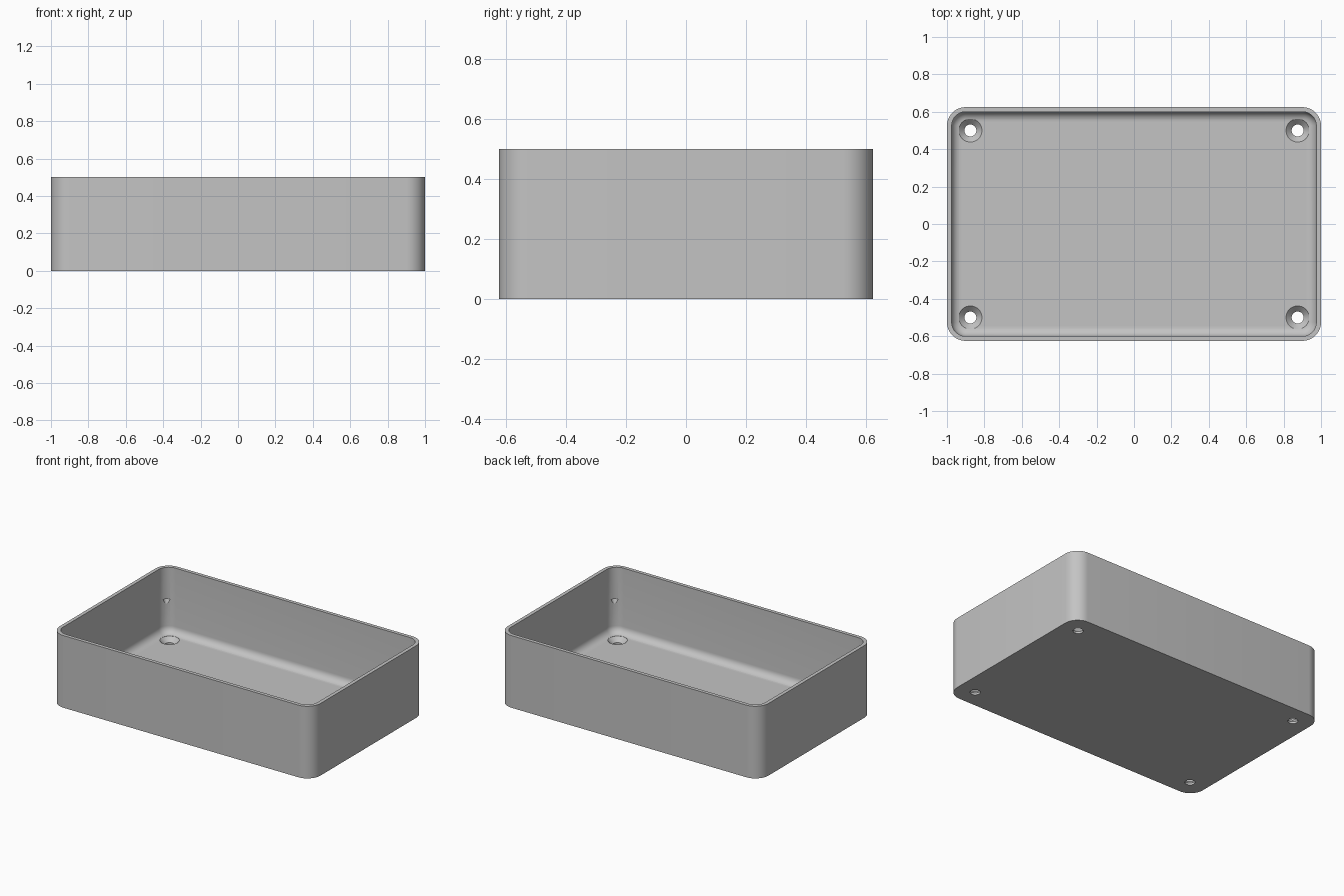
import bpy, bmesh, math
from mathutils import Vector

cube = bpy.data.objects.get("Cube")
if cube:
    bpy.data.objects.remove(cube, do_unlink=True)

LENGTH, DEPTH, HEIGHT = 2.0, 1.25, 0.5
WALL, FLOOR = 0.025, 0.045
CORNER, FILLET = 0.1, 0.05
STEPS = 10

grey = bpy.data.materials.new("light grey")
grey.use_nodes = True
colour = (0.55, 0.55, 0.55, 1)
grey.diffuse_color = colour
grey.node_tree.nodes["Principled BSDF"].inputs["Base Color"].default_value = colour


def make_object(name, bm):
    bmesh.ops.recalc_face_normals(bm, faces=bm.faces)
    mesh = bpy.data.meshes.new(name)
    bm.to_mesh(mesh)
    bm.free()
    obj = bpy.data.objects.new(name, mesh)
    bpy.context.collection.objects.link(obj)
    mesh.materials.append(grey)
    return obj


def loft(bm, rings):
    """Bridge rings of points and cap both ends."""
    loops = [[bm.verts.new(p) for p in ring] for ring in rings]
    for a, b in zip(loops, loops[1:]):
        for i in range(len(a)):
            j = (i + 1) % len(a)
            bm.faces.new((a[i], a[j], b[j], b[i]))
    bm.faces.new(loops[0])
    bm.faces.new(loops[-1])


def rounded_ring(inset, z):
    """Rounded rectangle, inset from the outer outline."""
    radius = CORNER - inset
    cx, cy = LENGTH / 2 - CORNER, DEPTH / 2 - CORNER
    points = []
    for q, (sx, sy) in enumerate(((1, 1), (-1, 1), (-1, -1), (1, -1))):
        for k in range(STEPS + 1):
            a = (q + k / STEPS) * math.pi / 2
            points.append((sx * cx + radius * math.cos(a), sy * cy + radius * math.sin(a), z))
    return points


def round_ring(centre, radius, z, sides=40):
    return [(centre[0] + radius * math.cos(math.tau * i / sides),
             centre[1] + radius * math.sin(math.tau * i / sides), z) for i in range(sides)]


# Open tray: outer wall, rim, inner wall, floor fillet
rings = [rounded_ring(0, 0), rounded_ring(0, HEIGHT), rounded_ring(WALL, HEIGHT)]
for k in range(9):
    a = k / 8 * math.pi / 2
    rings.append(rounded_ring(WALL + FILLET * (1 - math.cos(a)),
                              FLOOR + FILLET * (1 - math.sin(a))))
bm = bmesh.new()
loft(bm, rings)
tray = make_object("tray", bm)

# Countersunk screw holes and shallow corner notches
HOLE = [(0.032, -0.1), (0.032, 0.014), (0.062, FLOOR), (0.062, 0.12)]
NOTCH = [(0.012, 0.25), (0.024, 0.28)]
bm = bmesh.new()
for sx in (-1, 1):
    for sy in (-1, 1):
        hole = Vector((sx * 0.875, sy * 0.5))
        loft(bm, [round_ring(hole, r, z) for r, z in HOLE])
        notch = hole + Vector((sx, sy)).normalized() * 0.1
        loft(bm, [round_ring(notch, r, z, 20) for r, z in NOTCH])
cutter = make_object("hole_cutter", bm)
cutter.hide_render = True

cut = tray.modifiers.new("holes", "BOOLEAN")
cut.operation = "DIFFERENCE"
cut.solver = "EXACT"
cut.object = cutter
bpy.ops.object.select_all(action="DESELECT")
bpy.context.view_layer.objects.active = tray
tray.select_set(True)
bpy.ops.object.modifier_apply(modifier=cut.name)
bpy.data.objects.remove(cutter, do_unlink=True)
bpy.ops.object.shade_smooth_by_angle(angle=math.radians(30))
